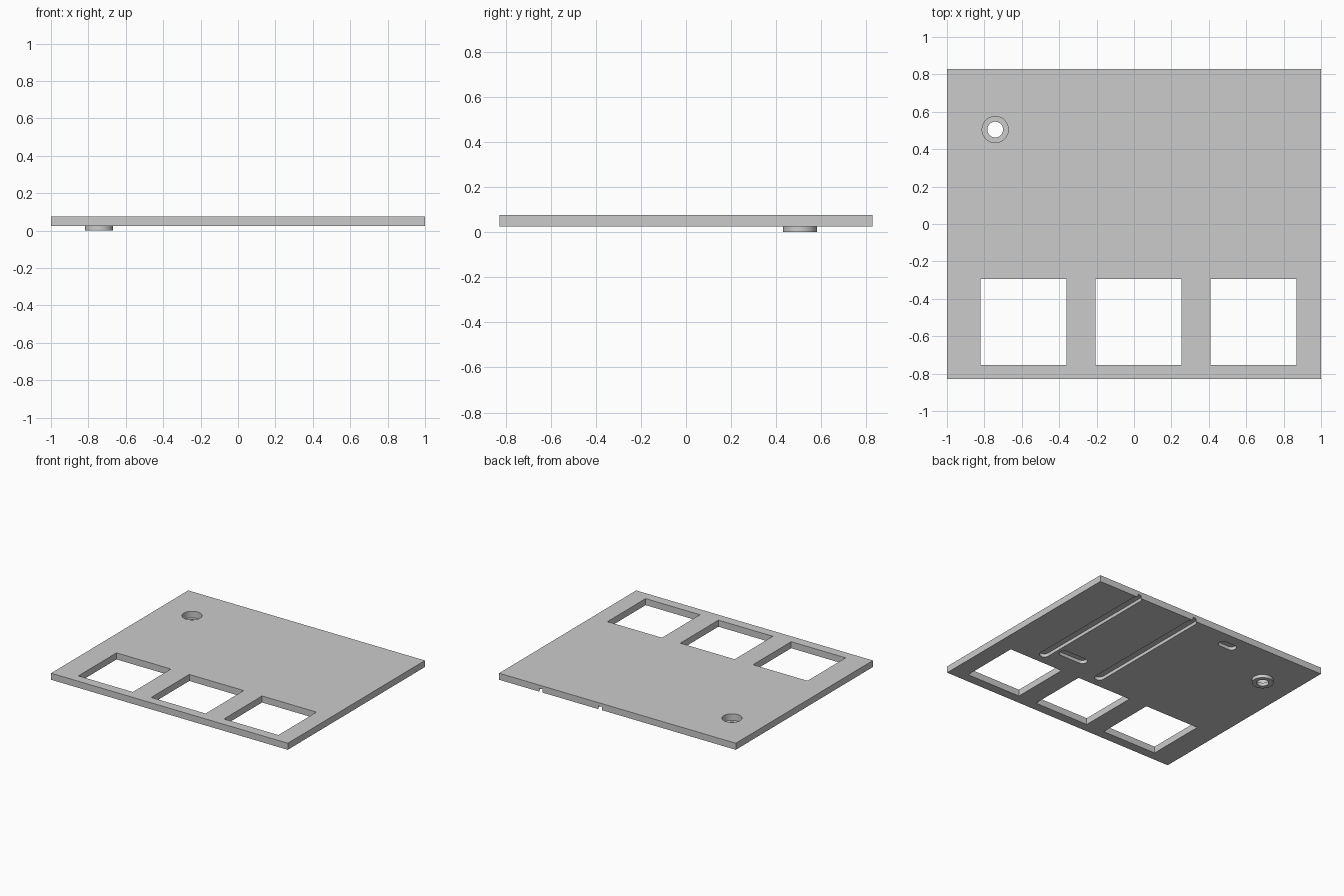
import bpy, bmesh, math

cube = bpy.data.objects.get("Cube")
if cube:
    bpy.data.objects.remove(cube)

grey = bpy.data.materials.new("light grey")
grey.use_nodes = True
grey.diffuse_color = (0.6, 0.6, 0.6, 1)
grey.node_tree.nodes["Principled BSDF"].inputs["Base Color"].default_value = (0.6, 0.6, 0.6, 1)

BOTTOM, TOP = 0.025, 0.075
HALF_Y = 0.8275


def make_object(name, bm):
    bmesh.ops.recalc_face_normals(bm, faces=bm.faces)
    mesh = bpy.data.meshes.new(name)
    bm.to_mesh(mesh)
    bm.free()
    mesh.materials.append(grey)
    obj = bpy.data.objects.new(name, mesh)
    bpy.context.collection.objects.link(obj)
    return obj


def prism(bm, outline, z0, z1):
    """Extrude a flat outline from z0 to z1."""
    face = bm.faces.new([bm.verts.new((x, y, z0)) for x, y in outline])
    result = bmesh.ops.extrude_face_region(bm, geom=[face])
    for v in result["geom"]:
        if isinstance(v, bmesh.types.BMVert):
            v.co.z = z1


def rectangle(x0, x1, y0, y1):
    return [(x0, y0), (x1, y0), (x1, y1), (x0, y1)]


def rounded_slot(cx, cy, length, width, along_y, steps=12):
    """Outline of a slot with half-round ends."""
    r, h = width / 2, (length - width) / 2
    points = []
    for side in (1, -1):
        for i in range(steps + 1):
            t = math.pi * (i / steps - 0.5)
            u, v = side * (h + r * math.cos(t)), side * r * math.sin(t)
            points.append((cx - v, cy + u) if along_y else (cx + u, cy + v))
    return points


def circle(cx, cy, r, n=48):
    return [(cx + r * math.cos(math.tau * i / n), cy + r * math.sin(math.tau * i / n))
            for i in range(n)]


# Plate
bm = bmesh.new()
prism(bm, rectangle(-1, 1, -HALF_Y, HALF_Y), BOTTOM, TOP)
plate = make_object("plate", bm)

# Cutters: three windows, round hole, underside grooves
boss_x, boss_y = -0.742, 0.505
bm = bmesh.new()
for i in range(3):
    x = -0.82 + 0.615 * i
    prism(bm, rectangle(x, x + 0.46, -0.755, -0.295), -0.1, 0.2)
prism(bm, circle(boss_x, boss_y, 0.07), -0.1, 0.2)
# Long grooves just break through the back edge
back_end = HALF_Y + 0.003
front_end = -0.235
for x in (0.645, 0.145):
    prism(bm, rounded_slot(x, (back_end + front_end) / 2, back_end - front_end, 0.07, True),
          -0.1, BOTTOM + 0.025)
for x, y, length in ((0.467, -0.1, 0.235), (-0.25, 0.71, 0.145)):
    prism(bm, rounded_slot(x, y, length, 0.07, False), -0.1, BOTTOM + 0.025)
cutter = make_object("plate_cutter", bm)
cutter.hide_render = True

cut = plate.modifiers.new("openings", "BOOLEAN")
cut.operation = "DIFFERENCE"
cut.solver = "EXACT"
cut.object = cutter
bpy.context.view_layer.objects.active = plate
plate.select_set(True)
bpy.ops.object.modifier_apply(modifier=cut.name)
bpy.data.objects.remove(cutter)

# Boss: a ring below the round hole
bm = bmesh.new()
profile = [(0.042, 0), (0.075, 0), (0.075, BOTTOM), (0.042, BOTTOM)]
rings = [[bm.verts.new((x, y, z)) for x, y in circle(boss_x, boss_y, r)] for r, z in profile]
for a, b in zip(rings, rings[1:] + rings[:1]):
    for i in range(len(a)):
        j = (i + 1) % len(a)
        bm.faces.new((a[i], a[j], b[j], b[i]))
boss = make_object("boss_ring", bm)

# Smooth the round walls, keep the edges sharp
for obj in (plate, boss):
    bpy.ops.object.select_all(action="DESELECT")
    obj.select_set(True)
    bpy.context.view_layer.objects.active = obj
    bpy.ops.object.shade_smooth_by_angle(angle=math.radians(30))
